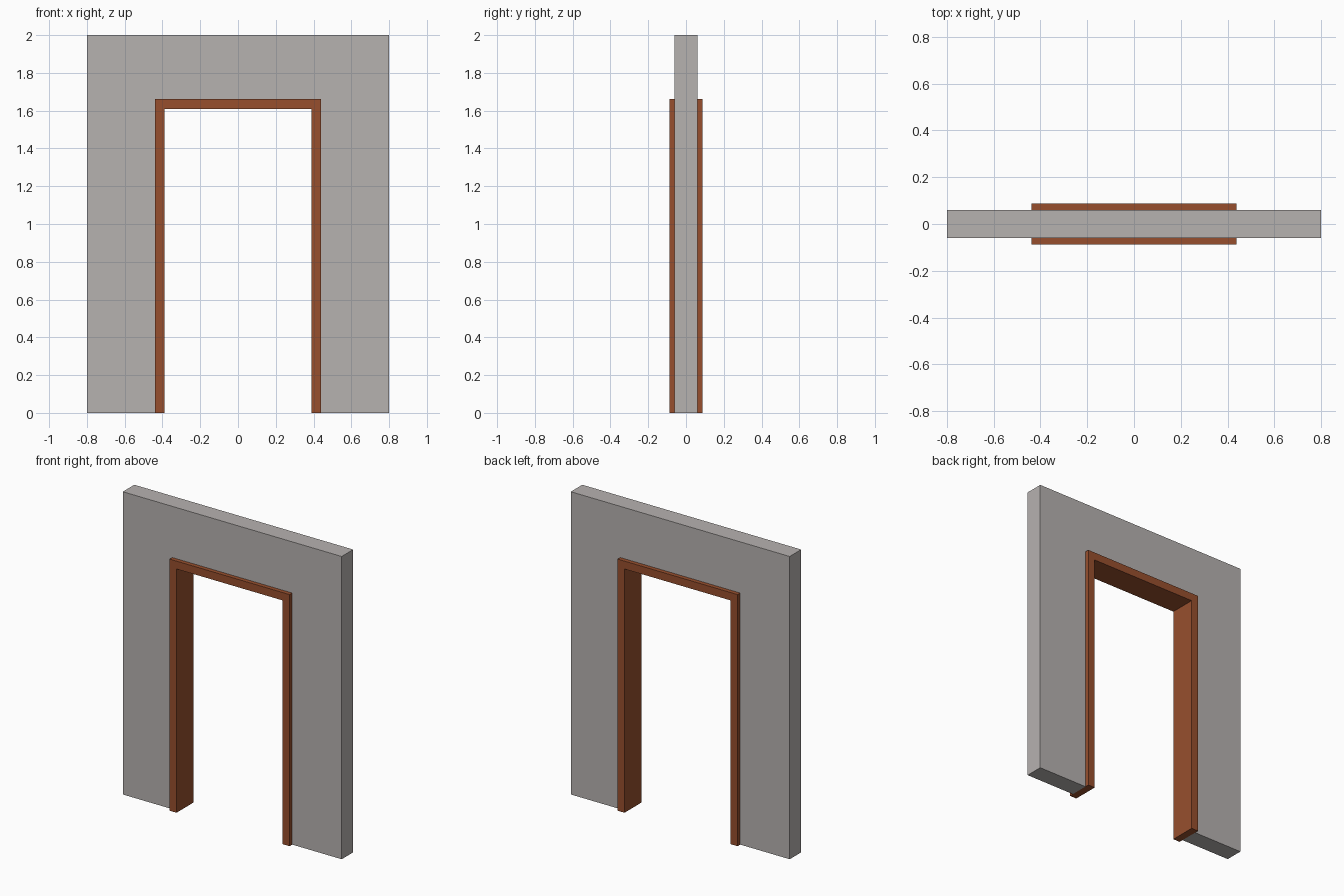
import bpy
import bmesh

if "Cube" in bpy.data.objects:
    bpy.data.objects.remove(bpy.data.objects["Cube"])


def material(name, rgb):
    m = bpy.data.materials.new(name)
    m.diffuse_color = (*rgb, 1.0)
    m.use_nodes = True
    m.node_tree.nodes["Principled BSDF"].inputs["Base Color"].default_value = m.diffuse_color
    return m


def arch(name, outer_x, outer_z, inner_x, inner_z, half_depth, mat):
    """Upside-down U profile in the XZ plane, extruded through y."""
    profile = [(-outer_x, 0), (-inner_x, 0), (-inner_x, inner_z), (inner_x, inner_z),
               (inner_x, 0), (outer_x, 0), (outer_x, outer_z), (-outer_x, outer_z)]
    bm = bmesh.new()
    face = bm.faces.new([bm.verts.new((x, -half_depth, z)) for x, z in profile])
    ext = bmesh.ops.extrude_face_region(bm, geom=[face])
    verts = [g for g in ext["geom"] if isinstance(g, bmesh.types.BMVert)]
    bmesh.ops.translate(bm, verts=verts, vec=(0, 2 * half_depth, 0))
    bmesh.ops.recalc_face_normals(bm, faces=bm.faces[:])
    mesh = bpy.data.meshes.new(name)
    bm.to_mesh(mesh)
    bm.free()
    mesh.materials.append(mat)
    obj = bpy.data.objects.new(name, mesh)
    bpy.context.collection.objects.link(obj)
    return obj


grey = material("wall grey", (0.47, 0.445, 0.434))
brown = material("wood brown", (0.31, 0.078, 0.027))

# Wall panel with doorway opening
arch("wall", 0.80, 2.0, 0.4385, 1.662, 0.06, grey)
# Door frame lining the opening, proud of both wall faces
arch("door_frame", 0.4385, 1.662, 0.388, 1.61, 0.0875, brown)
